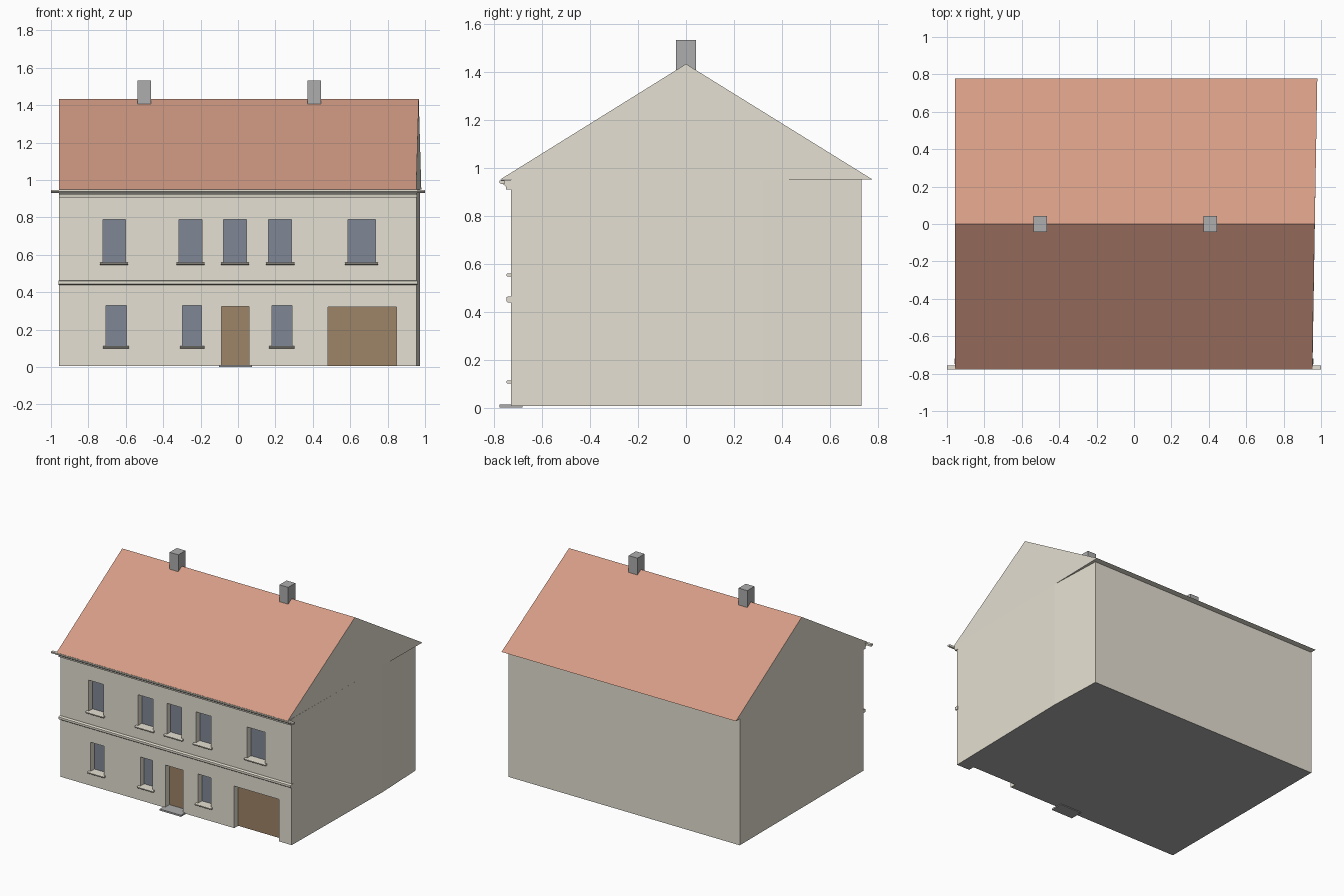
import bpy, bmesh

if "Cube" in bpy.data.objects:
    bpy.data.objects.remove(bpy.data.objects["Cube"])


def material(name, r, g, b):
    lin = [(c / 255 / 12.92) if c < 11 else ((c / 255 + 0.055) / 1.055) ** 2.4 for c in (r, g, b)]
    m = bpy.data.materials.new(name)
    m.diffuse_color = (*lin, 1)
    m.use_nodes = True
    m.node_tree.nodes["Principled BSDF"].inputs["Base Color"].default_value = m.diffuse_color
    return m


plaster = material("plaster", 229, 224, 210)
tile = material("roof_tile", 212, 156, 133)
glass = material("window_glass", 128, 135, 149)
wood = material("door_wood", 157, 131, 103)
stone = material("grey_stone", 174, 174, 174)


def finish(name, bm, *mats):
    bmesh.ops.recalc_face_normals(bm, faces=bm.faces)
    me = bpy.data.meshes.new(name)
    bm.to_mesh(me)
    bm.free()
    for m in mats:
        me.materials.append(m)
    ob = bpy.data.objects.new(name, me)
    bpy.context.collection.objects.link(ob)
    return ob


def loft(bm, ring_a, ring_b):
    """Solid between two matching rings of points."""
    a = [bm.verts.new(p) for p in ring_a]
    b = [bm.verts.new(p) for p in ring_b]
    n = len(a)
    bm.faces.new(a)
    bm.faces.new(b[::-1])
    for i in range(n):
        j = (i + 1) % n
        bm.faces.new((a[i], a[j], b[j], b[i]))


def add_box(bm, x0, x1, y0, y1, z0, z1):
    ring = [(x0, y0), (x1, y0), (x1, y1), (x0, y1)]
    loft(bm, [(x, y, z0) for x, y in ring], [(x, y, z1) for x, y in ring])


def box(name, mat, *dims):
    bm = bmesh.new()
    add_box(bm, *dims)
    return finish(name, bm, mat)


def moulding(name, mat, x0, x1, profile):
    bm = bmesh.new()
    loft(bm, [(x0, y, z) for y, z in profile], [(x1, y, z) for y, z in profile])
    return finish(name, bm, mat)


FRONT, DEPTH, BASE, EAVE, RIDGE = -0.73, 0.05, 0.006, 0.95, 1.432

# Openings in the front wall: x0, x1, z0, z1
upper = [(a, b, 0.558, 0.79) for a, b in
         ((-0.723, -0.602), (-0.316, -0.192), (-0.077, 0.046), (0.164, 0.287), (0.587, 0.735))]
lower = [(a, b, 0.112, 0.33) for a, b in ((-0.707, -0.597), (-0.296, -0.194), (0.181, 0.288))]
windows = upper + lower
doors = [(-0.088, 0.058, BASE, 0.325), (0.48, 0.848, BASE, 0.32)]

# House walls, with a slightly bent right side
plan = [(-0.957, FRONT), (0.955, FRONT), (0.972, 0.32), (0.956, 0.732), (-0.957, 0.732)]
bm = bmesh.new()
loft(bm, [(x, y, BASE) for x, y in plan], [(x, y, EAVE) for x, y in plan])
walls = finish("walls", bm, plaster, stone)
for f in walls.data.polygons:
    f.material_index = 1 if f.normal.z < -0.5 else 0

# Recesses cut for windows and doors
bm = bmesh.new()
for x0, x1, z0, z1 in windows + doors:
    add_box(bm, x0, x1, FRONT - 0.1, FRONT + DEPTH, z0 - (0.1 if z0 == BASE else 0), z1)
cutter = finish("opening_cutter", bm, plaster)
cutter.hide_render = True
mod = walls.modifiers.new("openings", 'BOOLEAN')
mod.operation = 'DIFFERENCE'
mod.solver = 'EXACT'
mod.object = cutter
bpy.context.view_layer.objects.active = walls
bpy.ops.object.modifier_apply(modifier=mod.name)
bpy.data.objects.remove(cutter)

# Window panes and sills
for x0, x1, z0, z1 in windows:
    back = FRONT + DEPTH
    box("window_pane", glass, x0, x1, back - 0.004, back + 0.002, z0, z1)
    moulding("window_sill", plaster, x0 - 0.014, x1 + 0.014,
             [(FRONT + 0.03, z0 - 0.012), (FRONT - 0.015, z0 - 0.012), (FRONT - 0.019, z0 - 0.008),
              (FRONT - 0.019, z0 - 0.002), (FRONT - 0.014, z0 + 0.001), (FRONT + 0.03, z0 + 0.001)])

# Entrance door, garage door and doorstep
for name, (x0, x1, z0, z1) in zip(("entrance_door", "garage_door"), doors):
    back = FRONT + DEPTH
    box(name, wood, x0, x1, back - 0.004, back + 0.002, z0, z1)
box("doorstep", stone, -0.102, 0.074, -0.778, -0.682, 0, 0.012)

# Roof solid: tiled slopes, plastered gables and eave undersides
def gable(x_at):
    return [(x_at(y), y, z) for y, z in ((-0.775, EAVE), (0.778, EAVE), (0, RIDGE))]


bm = bmesh.new()
loft(bm, gable(lambda y: -0.957), gable(lambda y: 0.9665 + 0.0174 * y))
roof = finish("roof", bm, tile, plaster)
for f in roof.data.polygons:
    f.material_index = 0 if f.normal.z > 0.5 else 1

# Cornice under the front eave, its projecting lip, and the storey band
moulding("cornice", plaster, -0.957, 0.957,
         [(FRONT + 0.01, 0.908), (-0.749, 0.908), (-0.751, 0.92), (-0.758, 0.928),
          (-0.768, 0.934), (-0.772, 0.949), (FRONT + 0.01, 0.949)])
moulding("eave_lip", plaster, -1, 1,
         [(-0.757, 0.932), (-0.771, 0.932), (-0.778, 0.938), (-0.778, 0.947), (-0.757, 0.947)])
moulding("storey_band", plaster, -0.96, 0.96,
         [(FRONT + 0.01, 0.438), (-0.742, 0.438), (-0.749, 0.444), (-0.749, 0.459),
          (-0.742, 0.463), (FRONT + 0.01, 0.463)])

# Chimneys on the ridge
for cx in (-0.5, 0.408):
    box("chimney", stone, cx - 0.036, cx + 0.036, -0.042, 0.042, 1.39, 1.532)
